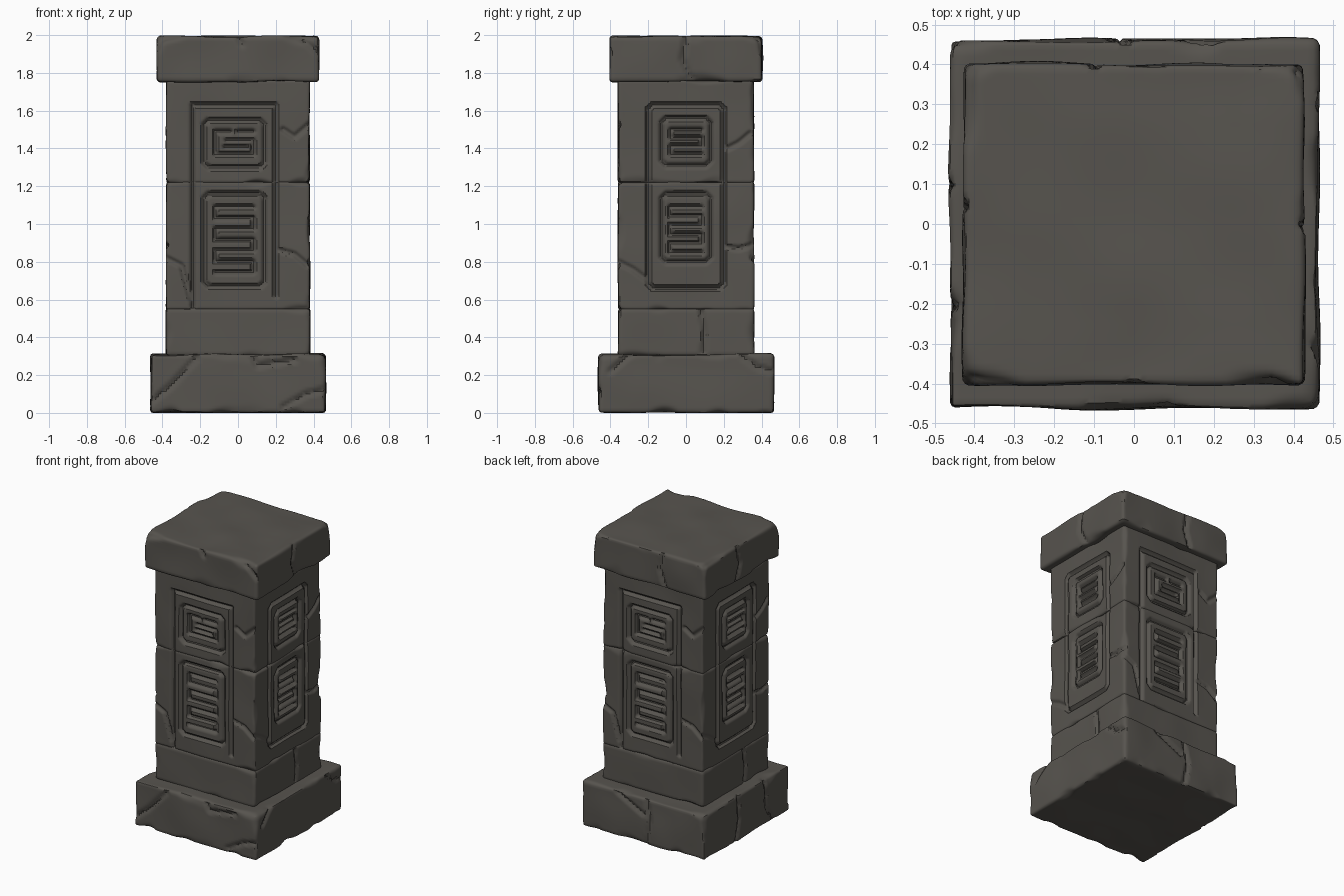
import bpy, bmesh, math
from mathutils import Vector, Matrix, noise

cube = bpy.data.objects.get("Cube")
if cube:
    bpy.data.objects.remove(cube)

stone = bpy.data.materials.new("dark_stone")
stone.use_nodes = True
stone.diffuse_color = (0.095, 0.088, 0.077, 1)
bsdf = stone.node_tree.nodes["Principled BSDF"]
bsdf.inputs["Base Color"].default_value = stone.diffuse_color
bsdf.inputs["Roughness"].default_value = 0.9

# outward normal and horizontal direction of each side
SIDES = {
    "front": (Vector((0, -1, 0)), Vector((1, 0, 0))),
    "right": (Vector((1, 0, 0)), Vector((0, 1, 0))),
    "back": (Vector((0, 1, 0)), Vector((-1, 0, 0))),
    "left": (Vector((-1, 0, 0)), Vector((0, -1, 0))),
}


def path(points, width=0.016, depth=0.02):
    """Carved polyline as a list of segments."""
    return [(a, b, width, depth) for a, b in zip(points, points[1:])]


def frame(u0, u1, z0, z1, cut=0.025, **kw):
    """Carved rectangle with clipped corners."""
    pts = [(u0 + cut, z0), (u1 - cut, z0), (u1, z0 + cut), (u1, z1 - cut),
           (u1 - cut, z1), (u0 + cut, z1), (u0, z1 - cut), (u0, z0 + cut)]
    return path(pts + pts[:1], **kw)


def meander(u0, u1, z0, z1, bars):
    """Carved bars joined at alternating ends."""
    pts = []
    for i in range(bars):
        z = z1 + (z0 - z1) * i / (bars - 1)
        ends = [(u0, z), (u1, z)]
        pts += ends if i % 2 else ends[::-1]
    return path(pts, width=0.015, depth=0.022)


def hook(c, w, z0, z1):
    """Open square with a short spiral inside."""
    h = z1 - z0
    return path([(c - w * .2, z1), (c - w, z1), (c - w, z0), (c + w, z0),
                 (c + w, z1 - h * .4), (c - w * .4, z1 - h * .4)]) + \
        path([(c + w * .2, z1), (c + w, z1)]) + \
        path([(c - w * .5, z0 + h * .3), (c + w * .6, z0 + h * .3)])


def crack(*pts):
    return path(list(pts), width=0.018, depth=0.014)


def wide_side():
    c = -0.02
    low = frame(c - .16, c + .16, .67, 1.16) + meander(c - .1, c + .1, .745, 1.09, 7)
    high = frame(c - .16, c + .16, 1.30, 1.55) + hook(c, .1, 1.37, 1.49)
    border = path([(c - .22, .56), (c - .22, 1.63), (c + .22, 1.63), (c + .22, .62)])
    chips = crack((-.38, .82), (-.30, .78), (-.25, .6)) + crack((.22, .86), (.3, .84), (.37, .78))
    return low + high + border + chips + crack((.24, 1.5), (.3, 1.46), (.38, 1.53))


def narrow_side():
    low = frame(-.13, .13, .80, 1.16) + meander(-.085, .08, .85, 1.09, 6)
    high = frame(-.13, .13, 1.31, 1.56) + meander(-.08, .08, 1.37, 1.50, 4)
    border = frame(-.2, .2, .66, 1.63)
    chips = crack((.2, .88), (.28, .87), (.36, .89)) + crack((.22, 1.4), (.28, 1.43), (.34, 1.48))
    return low + high + border + chips + crack((-.36, .8), (-.28, .76), (-.2, .7))


wide, narrow = wide_side(), narrow_side()
shaft_carving = {"front": wide, "back": wide, "right": narrow, "left": narrow}


def carve(u, z, segments):
    """Deepest groove at a point on a side."""
    best = 0
    for (au, az), (bu, bz), width, depth in segments:
        if not (min(au, bu) - width < u < max(au, bu) + width
                and min(az, bz) - width < z < max(az, bz) + width):
            continue
        du, dz = bu - au, bz - az
        t = ((u - au) * du + (z - az) * dz) / max(du * du + dz * dz, 1e-9)
        t = min(1, max(0, t))
        d = math.hypot(u - au - t * du, z - az - t * dz) / width
        if d < 1:
            best = max(best, depth * min(1, 1.6 * (1 - d)))
    return best


def block(name, hx, hy, z0, z1, step, carving, round_min=0.014, chip=0.06, rough=0.006):
    """Worn stone block: gridded box, rounded, chipped and carved."""
    half = Vector((hx, hy, (z1 - z0) / 2))
    centre = Vector((0, 0, (z0 + z1) / 2))
    bm = bmesh.new()
    for axis in range(3):
        for sign in (-1, 1):
            n = Vector((0, 0, 0))
            n[axis] = sign
            a, b = Vector((0, 0, 0)), Vector((0, 0, 0))
            a[(axis + 1) % 3] = 1
            b = n.cross(a)
            ha, hb = half[(axis + 1) % 3], half[(axis + 2) % 3]
            m = Matrix((a * ha, b * hb, n)).transposed().to_4x4()
            m.translation = n * half[axis]
            bmesh.ops.create_grid(bm, x_segments=round(2 * ha / step),
                                  y_segments=round(2 * hb / step), size=1, matrix=m)
    bmesh.ops.remove_doubles(bm, verts=bm.verts, dist=0.0005)
    bmesh.ops.recalc_face_normals(bm, faces=bm.faces)
    for v in bm.verts:
        p = v.co.copy()
        world = p + centre
        r = round_min + chip * max(0, noise.noise(world * 6) - 0.05)
        q = Vector([max(r - h, min(h - r, c)) for c, h in zip(p, half)])
        d = (p - q).normalized()
        new = q + d * r + centre
        new += d * (noise.noise(world * 4 + Vector((7, 3, 1))) - 0.2) * rough
        for side, (n, along) in SIDES.items():
            facing = d.dot(n)
            if facing > 0.3 and side in carving:
                new -= n * facing * carve(world.dot(along), world.z, carving[side])
        new.z = min(2, max(0, new.z))
        v.co = new
    mesh = bpy.data.meshes.new(name)
    bm.to_mesh(mesh)
    bm.free()
    mesh.materials.append(stone)
    obj = bpy.data.objects.new(name, mesh)
    bpy.context.collection.objects.link(obj)
    bpy.ops.object.select_all(action='DESELECT')
    obj.select_set(True)
    bpy.context.view_layer.objects.active = obj
    bpy.ops.object.shade_smooth_by_angle(angle=math.radians(40))


# cracks across the plain stones
base_cracks = {
    "front": crack((-.46, .06), (-.36, .14), (-.22, .29)) + crack((.08, .3), (.1, .25), (.3, .28))
    + crack((.24, .03), (.36, .1), (.45, .12)),
    "right": crack((-.3, .31), (-.4, .22)) + crack((.3, .3), (.38, .24), (.46, .22)),
    "back": crack((.02, .31), (.05, .16), (.02, 0)) + crack((-.2, .3), (.0, .2)),
    "left": crack((-.1, .31), (-.08, .15), (-.12, 0)) + crack((.2, .31), (.23, .1), (.3, 0)),
}
course_cracks = {
    "right": crack((.08, .54), (.1, .42), (.09, .32)),
    "left": crack((.08, .54), (.1, .42), (.09, .32)),
}
cap_cracks = {
    "front": crack((0, 1.99), (.02, 1.95)) + crack((.34, 1.98), (.43, 1.9)),
    "right": crack((0, 1.99), (-.02, 1.87), (.03, 1.76)),
    "back": crack((.1, 1.99), (.08, 1.88), (.12, 1.76)),
    "left": crack((-.05, 1.99), (-.02, 1.87), (-.06, 1.76)),
}

block("base_slab", .463, .463, 0, .312, .014, base_cracks, .016, .09, .01)
block("lower_course", .382, .36, .30, .555, .014, course_cracks, .016, .05)
block("shaft_middle", .38, .36, .545, 1.226, .009, shaft_carving)
block("shaft_upper", .38, .36, 1.216, 1.765, .009, shaft_carving)
block("cap_slab", .428, .404, 1.752, 1.995, .014, cap_cracks, .018, .08, .01)
